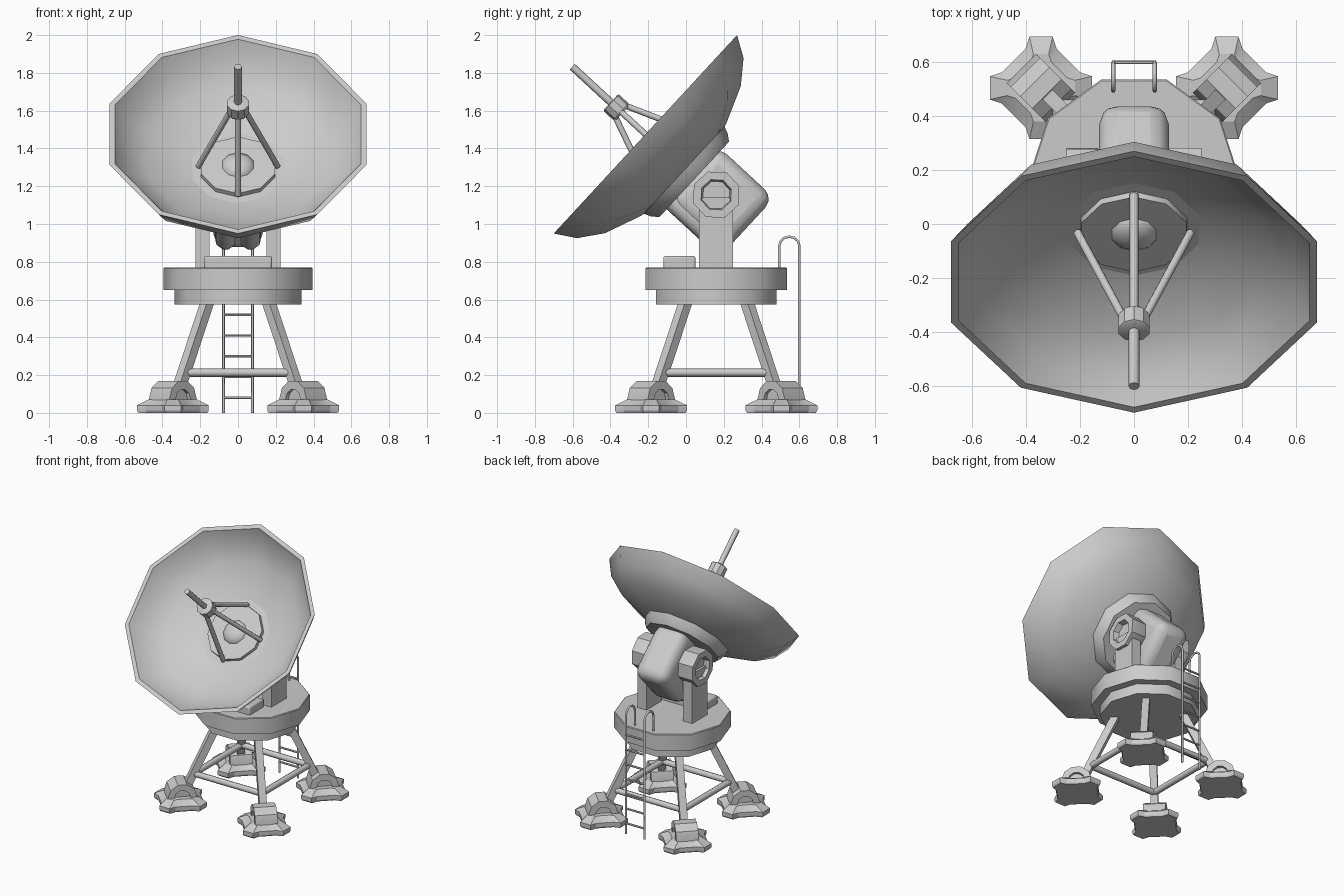
import bpy, bmesh
from math import sin, cos, pi, radians, atan2
from mathutils import Vector, Matrix

if "Cube" in bpy.data.objects:
    bpy.data.objects.remove(bpy.data.objects["Cube"])

CY = 0.16                                    # pedestal axis in y
TILT = atan2(0.735, 0.679)                   # dish tilt about x
DISH = Matrix.Translation((0, -0.215, 1.475)) @ Matrix.Rotation(TILT, 4, 'X')


def finish(name, bm, mat=Matrix(), angle=40, bevel=0, segs=2):
    bmesh.ops.remove_doubles(bm, verts=bm.verts, dist=1e-5)
    bmesh.ops.recalc_face_normals(bm, faces=bm.faces)
    me = bpy.data.meshes.new(name)
    bm.to_mesh(me)
    bm.free()
    ob = bpy.data.objects.new(name, me)
    bpy.context.collection.objects.link(ob)
    ob.matrix_world = mat
    if bevel:
        m = ob.modifiers.new("bevel", 'BEVEL')
        m.width, m.segments = bevel, segs
    bpy.ops.object.select_all(action='DESELECT')
    bpy.context.view_layer.objects.active = ob
    ob.select_set(True)
    bpy.ops.object.shade_smooth_by_angle(angle=radians(angle))
    return ob


def loft(bm, rings):
    vs = [[bm.verts.new(p) for p in r] for r in rings]
    n = len(vs[0])
    for a, b in zip(vs, vs[1:]):
        for i in range(n):
            j = (i + 1) % n
            bm.faces.new((a[i], a[j], b[j], b[i]))
    bm.faces.new(vs[0])
    bm.faces.new(vs[-1])


def lathe(name, prof, n, mat=Matrix(), off=0.0, angle=40):
    """Profile of (radius, height) turned around local z, ends capped."""
    bm = bmesh.new()
    loft(bm, [[(r * cos(off + 2 * pi * i / n), r * sin(off + 2 * pi * i / n), z)
               for i in range(n)] for r, z in prof])
    return finish(name, bm, mat, angle)


def beam(name, p, q, r, n=8, off=0.0, mat=Matrix()):
    p, q = Vector(p), Vector(q)
    rot = (q - p).to_track_quat('Z', 'Y').to_matrix().to_4x4()
    return lathe(name, [(r, 0), (r, (q - p).length)], n,
                 mat @ Matrix.Translation(p) @ rot, off, 50 if n > 6 else 30)


def box(name, lo, hi, mat=Matrix(), bevel=0, segs=2, angle=40):
    bm = bmesh.new()
    (a, b, c), (d, e, f) = lo, hi
    loft(bm, [[(a, b, z), (d, b, z), (d, e, z), (a, e, z)] for z in (c, f)])
    return finish(name, bm, mat, angle, bevel, segs)


def prism(name, pts, half, mat):
    """Outline in xz extruded symmetrically along y."""
    bm = bmesh.new()
    loft(bm, [[(x, y, z) for x, z in pts] for y in (-half, half)])
    return finish(name, bm, mat, 30)


# Dish bowl: ten-sided shell, back profile then inside profile
D18 = radians(18)
lathe("dish", [(0.20, -0.30), (0.33, -0.277), (0.53, -0.198), (0.65, -0.107), (0.715, 0),
               (0.685, 0), (0.62, -0.10), (0.50, -0.18), (0.33, -0.25), (0.15, -0.285),
               (0.05, -0.29)], 10, DISH, D18)
lathe("dish_collar", [(0.32, -0.265), (0.30, -0.315), (0.272, -0.352)], 10, DISH, D18)
lathe("dish_centre_plate", [(0.21, -0.30), (0.205, -0.24)], 10, DISH, D18)
lathe("dish_centre_knob", [(0.09, -0.25), (0.085, -0.235), (0.06, -0.215), (0.025, -0.207)],
      10, DISH, D18)

# Feed: rod, hub and four struts
lathe("feed_hub", [(0.05, 0.165), (0.06, 0.18), (0.06, 0.245), (0.05, 0.25)], 10, DISH, D18, 30)
beam("feed_rod", (0, 0, 0.24), (0, 0, 0.527), 0.02, 8, 0, DISH)
for i in range(4):
    c, s = cos(i * pi / 2), sin(i * pi / 2)
    beam(f"feed_strut_{i}", (0.21 * c, 0.21 * s, -0.25), (0.04 * c, 0.04 * s, 0.18),
         0.016, 8, 0, DISH)

# Tilting housing behind the dish with two lower cylinders
box("housing", (-0.13, -0.18, -0.73), (0.13, 0.215, -0.32), DISH, 0.07, 3)
for s in (-1, 1):
    m = DISH @ Matrix.Translation((s * 0.065, -0.16, 0))
    lathe(f"housing_cylinder_{s}", [(0.035, -0.69), (0.055, -0.66), (0.055, -0.33)], 12, m)

# Trunnions and yoke arms
for s in (-1, 1):
    m = Matrix.Translation((0, 0.16, 1.155)) @ Matrix.Rotation(s * pi / 2, 4, 'Y')
    lathe(f"trunnion_{s}", [(0.115, 0.10), (0.13, 0.14), (0.13, 0.25), (0.085, 0.25),
                            (0.075, 0.21)], 8, m, radians(20), 30)
    x0, x1 = sorted((s * 0.152, s * 0.226))
    box(f"yoke_arm_{s}", (x0, 0.07, 0.76), (x1, 0.25, 1.14), angle=30)

# Turntable
base = Matrix.Translation((0, CY, 0))
lathe("turntable", [(0.395, 0.65), (0.395, 0.765), (0.39, 0.77)], 10, base)
lathe("turntable_base", [(0.335, 0.575), (0.335, 0.66)], 10, base)
box("control_box", (-0.18, -0.12, 0.76), (0.18, 0.05, 0.83), bevel=0.01)

# Foot outline: a diamond with a tab at each corner
tab = [(0.058, -0.145), (0.19, -0.043), (0.19, 0.043)]
tab = [(0.145, -0.058), (0.19, -0.043), (0.19, 0.043), (0.145, 0.058)]
outline = [Matrix.Rotation(k * pi / 2, 2) @ Vector(p) for k in range(4) for p in tab]


def half_ring(r, z0):
    return [(r * cos(pi * i / 5), z0 + r * sin(pi * i / 5)) for i in range(6)]


arch = [(0.102, 0.05)] + half_ring(0.102, 0.072) + [(-0.102, 0.05), (-0.055, 0.05)] \
    + half_ring(0.055, 0.072)[::-1] + [(0.055, 0.05)]
core = [(0.07, 0.05)] + half_ring(0.07, 0.07) + [(-0.07, 0.05)]

# Legs, feet and ankle blocks
for sx in (-1, 1):
    for sy in (-1, 1):
        tag = ("front" if sy < 0 else "back") + ("_right" if sx > 0 else "_left")
        at = Matrix.Translation((sx * 0.345, CY + sy * 0.345, 0))
        bm = bmesh.new()
        loft(bm, [[(p.x * k, p.y * k, z) for p in outline]
                  for k, z in ((0.96, 0), (1, 0.012), (1, 0.04), (0.66, 0.072))])
        finish("foot_" + tag, bm, at, 25)
        turn = at @ Matrix.Rotation(atan2(sy, sx), 4, 'Z')
        prism("ankle_arch_" + tag, arch, 0.077, turn)
        prism("ankle_core_" + tag, core, 0.055, turn)
        beam("leg_" + tag, (sx * 0.323, CY + sy * 0.323, 0.10),
             (sx * 0.158, CY + sy * 0.158, 0.60), 0.036, 4, pi / 4)

# Horizontal braces between the legs
for s in (-1, 1):
    beam(f"brace_x_{s}", (-0.28, CY + s * 0.28, 0.213), (0.28, CY + s * 0.28, 0.213), 0.022)
    beam(f"brace_y_{s}", (s * 0.28, CY - 0.28, 0.213), (s * 0.28, CY + 0.28, 0.213), 0.022)

# Ladder: hooked rails and rungs
for s in (-1, 1):
    pts = [(0.60, 0), (0.60, 0.885)]
    pts += [(0.547 + 0.053 * cos(a * pi / 6), 0.885 + 0.048 * sin(a * pi / 6)) for a in range(1, 6)]
    pts += [(0.494, 0.885), (0.494, 0.765)]
    cu = bpy.data.curves.new("ladder_rail", 'CURVE')
    cu.dimensions = '3D'
    cu.bevel_depth, cu.bevel_resolution, cu.use_fill_caps = 0.0075, 1, True
    sp = cu.splines.new('POLY')
    sp.points.add(len(pts) - 1)
    for pt, (y, z) in zip(sp.points, pts):
        pt.co = (s * 0.077, y, z, 1)
    bpy.context.collection.objects.link(bpy.data.objects.new(f"ladder_rail_{s}", cu))
for i in range(7):
    z = 0.08 + 0.11 * i
    beam(f"ladder_rung_{i}", (-0.077, 0.60, z), (0.077, 0.60, z), 0.007, 6)
